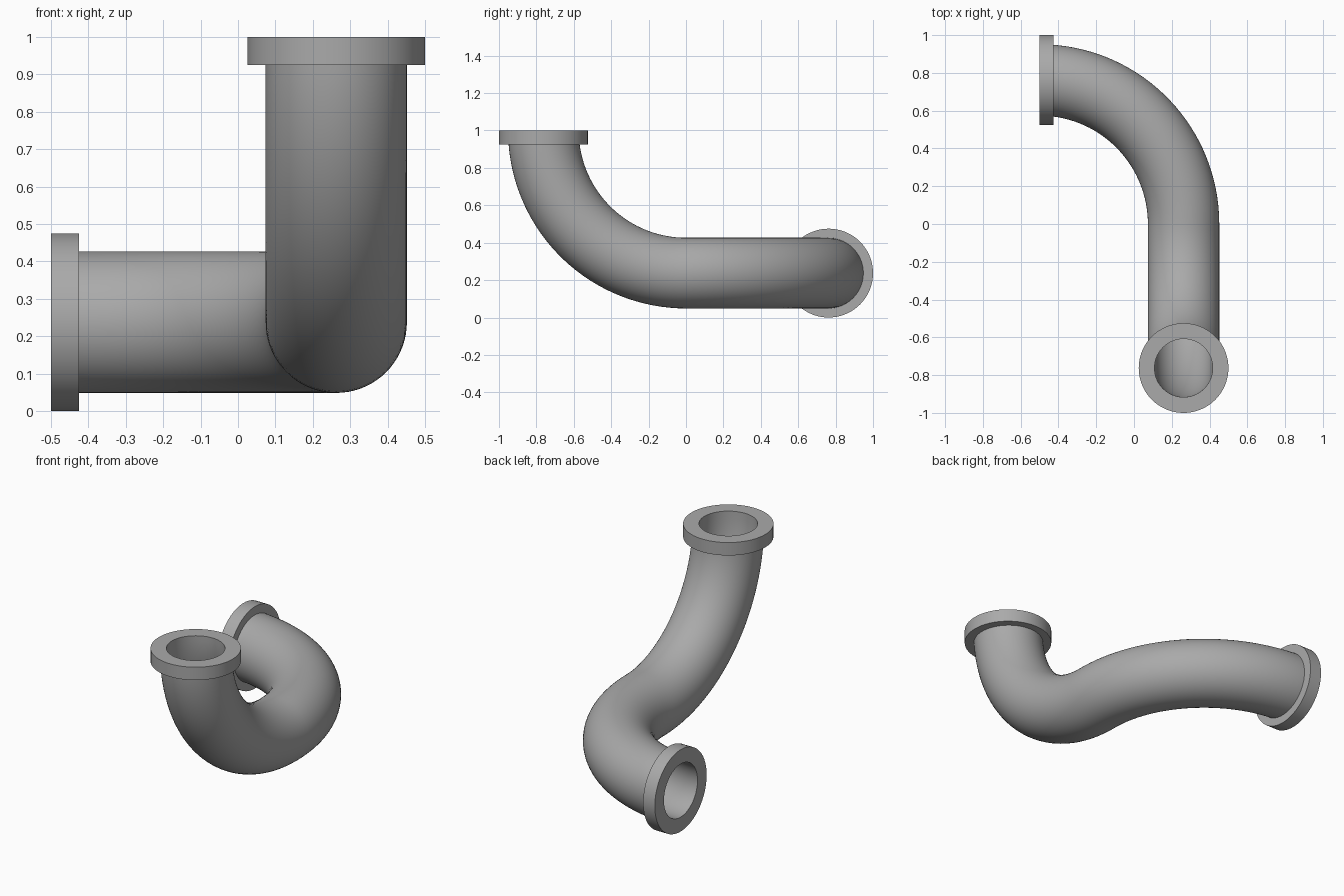
import bpy, bmesh, math
from mathutils import Vector

if "Cube" in bpy.data.objects:
    bpy.data.objects.remove(bpy.data.objects["Cube"])

BEND = 0.7625      # centreline radius of both elbows
OUTER = 0.189      # pipe outside radius
BORE = 0.154       # pipe inside radius
FLANGE = 0.2375    # flange radius
THICK = 0.075      # flange thickness
SIDES = 72
STEPS = 32         # rings per elbow
X, Y, Z = Vector((1, 0, 0)), Vector((0, 1, 0)), Vector((0, 0, 1))
TOP_CENTRE = Vector((BEND - 0.5, 0, 1))
BACK_CENTRE = Vector((-0.5, 0, 1 - BEND))

metal = bpy.data.materials.new("grey metal")
metal.use_nodes = True
GREY = (0.4, 0.4, 0.4, 1)
metal.diffuse_color = GREY
metal.node_tree.nodes["Principled BSDF"].inputs["Base Color"].default_value = GREY


def ring(centre, u, v, radius):
    """Circle of points in the plane of u and v."""
    angles = [2 * math.pi * i / SIDES for i in range(SIDES)]
    return [centre + radius * (u * math.cos(a) + v * math.sin(a)) for a in angles]


def loft(name, rings):
    """Closed skin through a loop of rings."""
    bm = bmesh.new()
    loops = [[bm.verts.new(p) for p in r] for r in rings]
    for a, b in zip(loops, loops[1:] + loops[:1]):
        for i in range(SIDES):
            j = (i + 1) % SIDES
            bm.faces.new((a[i], a[j], b[j], b[i]))
    bmesh.ops.recalc_face_normals(bm, faces=bm.faces)
    mesh = bpy.data.meshes.new(name)
    bm.to_mesh(mesh)
    bm.free()
    mesh.materials.append(metal)
    obj = bpy.data.objects.new(name, mesh)
    bpy.context.collection.objects.link(obj)
    bpy.ops.object.select_all(action="DESELECT")
    obj.select_set(True)
    bpy.context.view_layer.objects.active = obj
    bpy.ops.object.shade_smooth_by_angle(angle=math.radians(35))
    return obj


def pipe_rings(radius, trim):
    """Sweep through the upright elbow, then the level elbow."""
    rings = []
    for i in range(STEPS + 1):
        a = trim + (math.pi / 2 - trim) * i / STEPS
        out = -Y * math.cos(a) - Z * math.sin(a)
        rings.append(ring(TOP_CENTRE + out * BEND, X, -out, radius))
    for i in range(1, STEPS + 1):
        a = (math.pi / 2 - trim) * i / STEPS
        out = X * math.cos(a) + Y * math.sin(a)
        rings.append(ring(BACK_CENTRE + out * BEND, out, Z, radius))
    return rings


def flange(name, centre, inward, u, v):
    """Flat collar whose front face surrounds the bore."""
    back = centre + inward * THICK
    loft(name, [ring(centre, u, v, BORE), ring(centre, u, v, FLANGE),
                ring(back, u, v, FLANGE), ring(back, u, v, OUTER - 0.005)])


# Hollow pipe: bore out and outer wall back, ends tucked inside the flanges
loft("pipe", pipe_rings(BORE, 0) + pipe_rings(OUTER, 0.05)[::-1])

# End collars
flange("top_flange", TOP_CENTRE - Y * BEND, -Z, X, Y)
flange("back_flange", BACK_CENTRE + Y * BEND, X, Y, Z)
